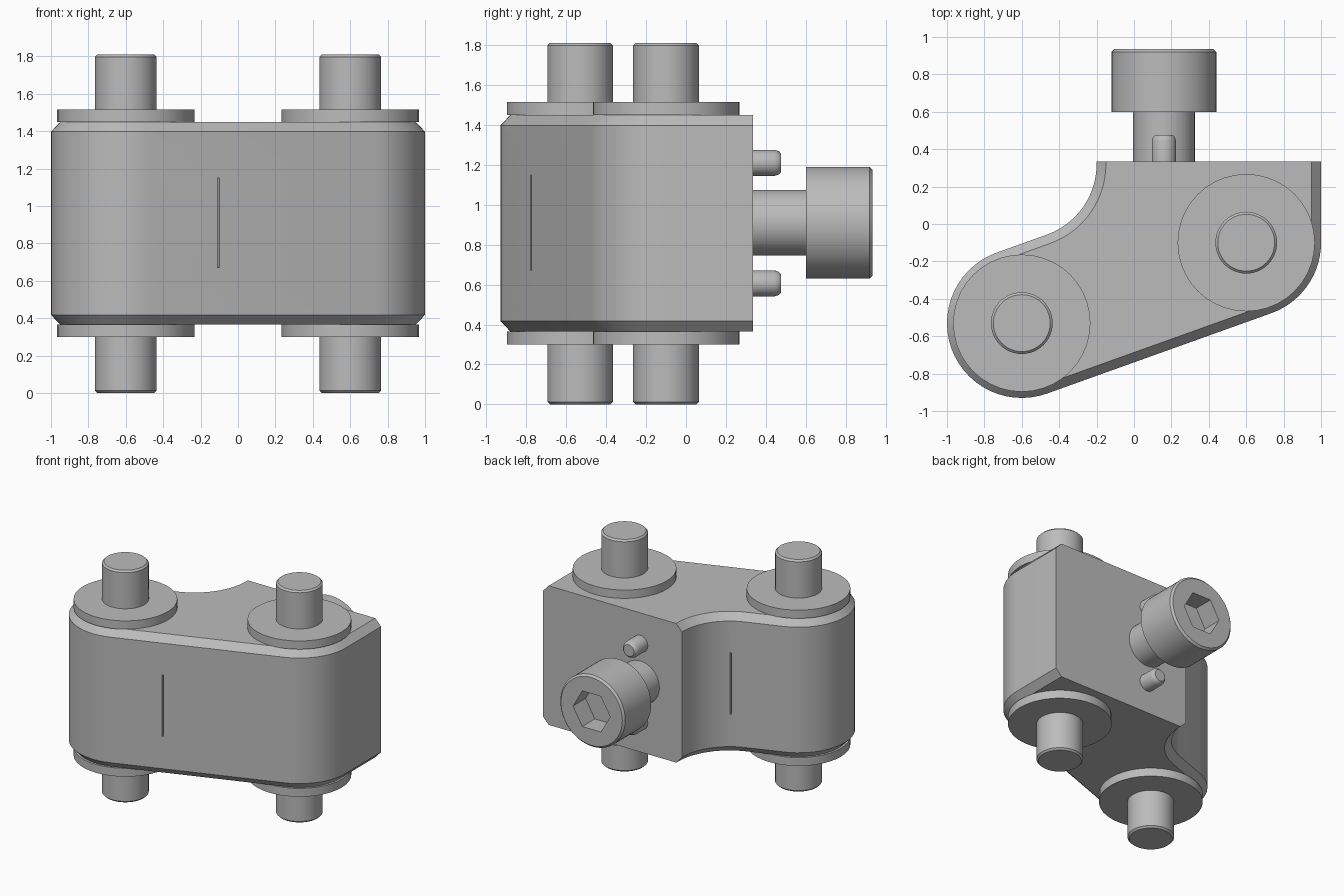
import bpy, bmesh, math
from mathutils import Vector, Matrix

if "Cube" in bpy.data.objects:
    bpy.data.objects.remove(bpy.data.objects["Cube"], do_unlink=True)

GREY = (0.50, 0.50, 0.50, 1.0)
steel = bpy.data.materials.new("plain grey")
steel.use_nodes = True
steel.diffuse_color = GREY
steel.node_tree.nodes["Principled BSDF"].inputs["Base Color"].default_value = GREY

MID = 0.905                                   # mid height of the body
PIVOTS = {"right": Vector((-0.6, -0.53)), "left": Vector((0.6, -0.10))}
SCREW_X = 0.16
BACK = 0.335
SLOPE = math.atan2(0.43, 1.2)                 # direction from one pivot to the other


def finish(name, bm, smooth=True):
    """Turn a bmesh into a shaded, coloured object."""
    bmesh.ops.recalc_face_normals(bm, faces=bm.faces)
    mesh = bpy.data.meshes.new(name)
    bm.to_mesh(mesh)
    bm.free()
    mesh.materials.append(steel)
    obj = bpy.data.objects.new(name, mesh)
    bpy.context.collection.objects.link(obj)
    if smooth:
        bpy.ops.object.select_all(action='DESELECT')
        obj.select_set(True)
        bpy.context.view_layer.objects.active = obj
        bpy.ops.object.shade_smooth_by_angle(angle=math.radians(30))
    return obj


def loft(bm, rings, cap_start=True, cap_end=True):
    """Skin a list of rings that have equal point counts."""
    vs = [[bm.verts.new(p) for p in ring] for ring in rings]
    n = len(vs[0])
    for a, b in zip(vs, vs[1:]):
        for i in range(n):
            bm.faces.new((a[i], a[(i + 1) % n], b[(i + 1) % n], b[i]))
    if cap_start:
        bm.faces.new(vs[0][::-1])
    if cap_end:
        bm.faces.new(vs[-1])
    return vs


def circle(r, z, n=48):
    return [Vector((r * math.cos(2 * math.pi * i / n), r * math.sin(2 * math.pi * i / n), z))
            for i in range(n)]


def turned(name, profile, place, n=48):
    """Solid of revolution from (radius, height) pairs."""
    bm = bmesh.new()
    loft(bm, [circle(r, z, n) for r, z in profile])
    bm.transform(place)
    return finish(name, bm)


def arc(centre, r, a0, a1, n):
    return [(centre[0] + r * math.cos(a0 + (a1 - a0) * i / n),
             centre[1] + r * math.sin(a0 + (a1 - a0) * i / n)) for i in range(n + 1)]


def outline(d):
    """Body outline drawn in by d everywhere except along the flat back."""
    h = math.pi / 2
    pts = arc(PIVOTS["left"], 0.4 - d, SLOPE - h, 0, 14)
    pts += [(1 - d, BACK), (-0.2 + d, BACK)]
    pts += arc((-0.6, 0.32), 0.4 + d, 0, SLOPE - h, 14)
    pts += arc(PIVOTS["right"], 0.4 - d, SLOPE + h, SLOPE + 3 * h, 28)
    return pts


# Body: two lobes, a hollow at the back and chamfered rims
bm = bmesh.new()
loft(bm, [[Vector((x, y, z)) for x, y in outline(d)]
          for d, z in ((0.05, 0.365), (0, 0.418), (0, 1.397), (0.05, 1.45))])
body = finish("body", bm)

# Narrow slot running through the web between the lobes
bm = bmesh.new()
bmesh.ops.create_cube(bm, size=1)
bm.transform(Matrix.Translation((-0.24, -0.396, 0.91)) @ Matrix.Rotation(SLOPE, 4, 'Z')
             @ Matrix.Diagonal((0.011, 1.2, 0.48, 1)))
cutter = finish("slot_cutter", bm, smooth=False)
cutter.hide_render = True
cutter.hide_set(True)
cutter.display_type = 'WIRE'
cut = body.modifiers.new("slot", 'BOOLEAN')
cut.operation = 'DIFFERENCE'
cut.solver = 'EXACT'
cut.object = cutter
bpy.context.view_layer.objects.active = body
bpy.ops.object.modifier_apply(modifier=cut.name)
bpy.data.objects.remove(cutter, do_unlink=True)

# Pivot pins with a washer above and below
for side, p in PIVOTS.items():
    place = Matrix.Translation((p.x, p.y, 0))
    turned(side + "_pin", [(0.152, 0), (0.165, 0.013), (0.165, 1.797), (0.152, 1.81)], place)
    for level, z in (("lower", 0.30), ("upper", 1.45)):
        turned(f"{side}_{level}_washer", [(0.367, z), (0.367, z + 0.065)], place, 40)

# Parts whose axis points out of the back
def backward(z):
    return Matrix.Translation((SCREW_X, 0, z)) @ Matrix.Rotation(-math.pi / 2, 4, 'X')


turned("screw_shank", [(0.165, BACK - 0.02), (0.165, 0.61)], backward(MID + 0.005))

# Screw head with a hexagon socket
bm = bmesh.new()
rings = [circle(r, z) for r, z in ((0.28, 0.60), (0.28, 0.92), (0.265, 0.935))]
rim = loft(bm, rings, cap_end=False)[-1]
socket = loft(bm, [circle(0.16, 0.935, 6), circle(0.16, 0.78, 6)], cap_start=False)[0]
for k in range(6):                            # flat face between socket and rim
    part = [rim[(8 * k + j) % 48] for j in range(9)]
    bm.faces.new(part + [socket[(k + 1) % 6], socket[k]])
bm.transform(backward(MID + 0.005))
finish("screw_head", bm)

# Dowels above and below the screw
for level, dz in (("lower", -0.302), ("upper", 0.302)):
    turned(level + "_dowel", [(0.065, BACK - 0.02), (0.065, 0.445), (0.058, 0.465), (0.045, 0.477)],
           backward(MID + 0.003 + dz), 32)
